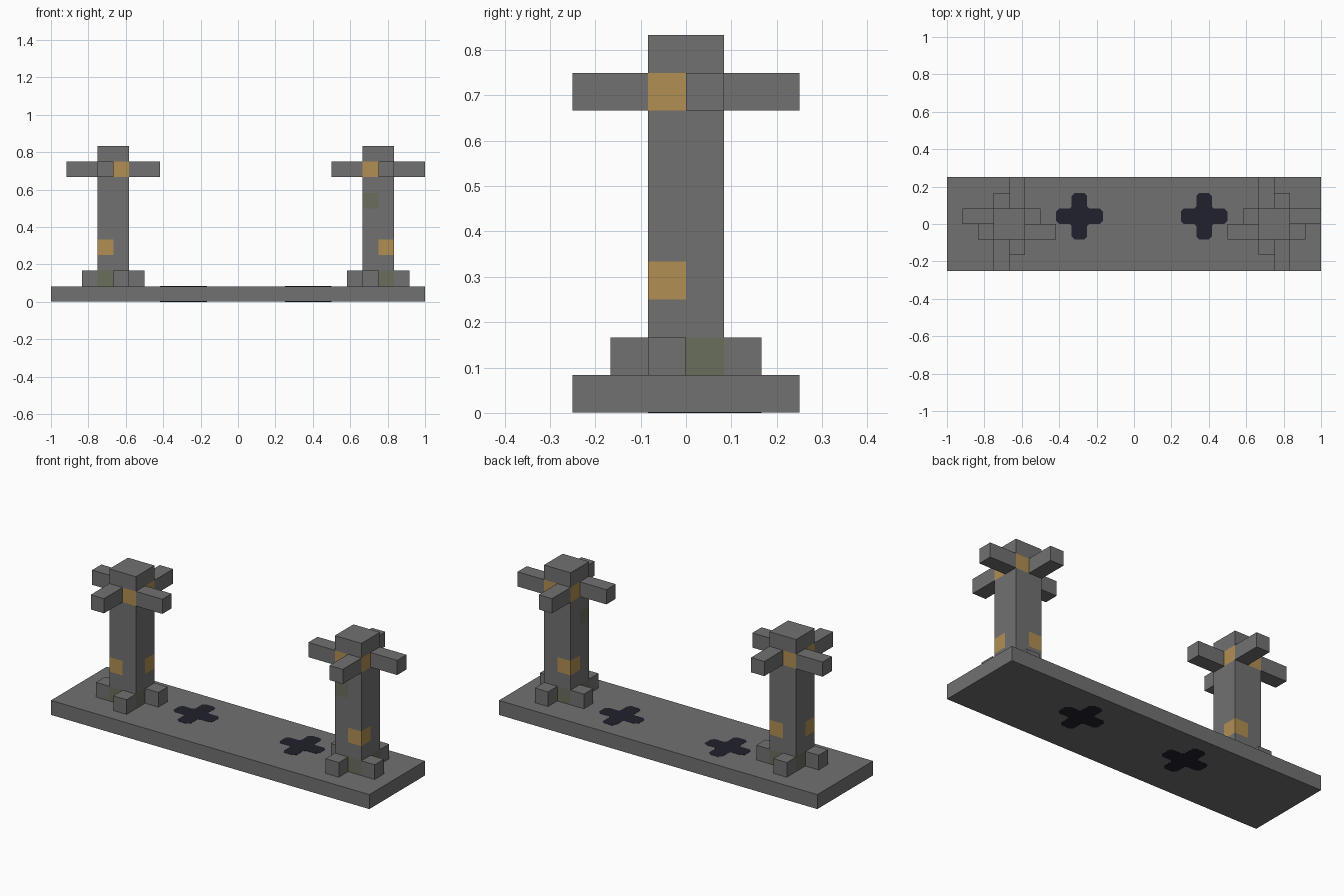
import bpy
import bmesh
from math import floor
from mathutils import Vector

U = 1 / 12      # one block
SKIN = 0.001    # how far the painted crosses stand proud

cube = bpy.data.objects.get("Cube")
if cube:
    bpy.data.objects.remove(cube, do_unlink=True)


def material(name, rgb):
    mat = bpy.data.materials.new(name)
    mat.use_nodes = True
    mat.diffuse_color = (*rgb, 1)
    mat.node_tree.nodes["Principled BSDF"].inputs["Base Color"].default_value = (*rgb, 1)
    return mat


STONE = material("grey_stone", (0.165, 0.165, 0.165))
AMBER = material("amber", (0.44, 0.275, 0.085))
MOSS = material("moss_green", (0.138, 0.156, 0.107))
DARK = material("dark_navy", (0.015, 0.015, 0.026))


def finish(name, bm, *mats):
    bmesh.ops.recalc_face_normals(bm, faces=bm.faces)
    mesh = bpy.data.meshes.new(name)
    bm.to_mesh(mesh)
    bm.free()
    for mat in mats:
        mesh.materials.append(mat)
    obj = bpy.data.objects.new(name, mesh)
    bpy.context.collection.objects.link(obj)
    return obj


def box_mesh(lo, hi):
    bm = bmesh.new()
    bmesh.ops.create_cube(bm, size=1)
    lo, hi = Vector(lo), Vector(hi)
    for v in bm.verts:
        v.co = (lo + hi) / 2 + v.co * (hi - lo)
    return bm


def block(name, centre, size):
    c, half = Vector(centre), Vector(size) / 2
    return finish(name, box_mesh((c - half) * U, (c + half) * U), STONE)


def column(name, cx, mirror, extra_moss):
    """Square column cut into block faces and coloured by block."""
    bm = box_mesh(((cx - 1) * U, -U, U), ((cx + 1) * U, U, 10 * U))
    cuts = [((cx * U, 0, 0), (1, 0, 0)), ((0, 0, 0), (0, 1, 0))]
    cuts += [((0, 0, k * U), (0, 0, 1)) for k in (2, 3, 4, 6, 7, 8, 9)]
    for point, normal in cuts:
        bmesh.ops.bisect_plane(bm, geom=bm.verts[:] + bm.edges[:] + bm.faces[:],
                               plane_co=point, plane_no=normal)
    for f in bm.faces:
        c = f.calc_center_median()
        x, y, level = c.x - cx * U, c.y, floor(c.z / U)
        if level == 8 or (level == 3 and mirror * x * y > 0):
            f.material_index = 1
        elif level == 1 or (extra_moss and level == 6 and x < 0 and y < 0):
            f.material_index = 2
    return finish(name, bm, STONE, AMBER, MOSS)


def dark_cross(name, cx, cy):
    """Cross with clipped corners, running through the base."""
    r, h, clip, fill = 1.5, 0.5, 0.2, 0.12
    quarter = [(r, -h + clip), (r, h - clip), (r - clip, h),
               (h + fill, h), (h, h + fill), (h, r - clip)]
    bm = bmesh.new()
    outline = []
    for turn in range(4):
        for x, y in quarter:
            for _ in range(turn):
                x, y = -y, x
            outline.append(bm.verts.new(((cx + x) * U, (cy + y) * U, 0)))
        # the last quarter point leads into the next arm's clipped end
    face = bm.faces.new(outline)
    out = bmesh.ops.extrude_face_region(bm, geom=[face])
    top = [g for g in out["geom"] if isinstance(g, bmesh.types.BMVert)]
    bmesh.ops.translate(bm, verts=top, vec=(0, 0, U + SKIN))
    return finish(name, bm, DARK)


# Base slab and its painted crosses
finish("base", box_mesh((-1, -3 * U, SKIN), (1, 3 * U, U)), STONE)
dark_cross("right_dark_cross", -3.5, 0.5)
dark_cross("left_dark_cross", 4.5, 0.5)

# Columns, each with a pinwheel of arms above and feet below
for side, cx, mirror in (("right", -8, 1), ("left", 9, -1)):
    column(side + "_column", cx, mirror, side == "left")
    for label, dx, dy in (("inner", 1, 0), ("back", 0, 1), ("outer", -1, 0), ("front", 0, -1)):
        px, py = dy / 2, -dx / 2
        block(f"{side}_{label}_arm",
              (cx + mirror * (2 * dx + px), 2 * dy + py, 8.5),
              (1 + abs(dx), 1 + abs(dy), 1))
        block(f"{side}_{label}_foot",
              (cx + mirror * (1.5 * dx - px), 1.5 * dy - py, 1.5),
              (1, 1, 1))
